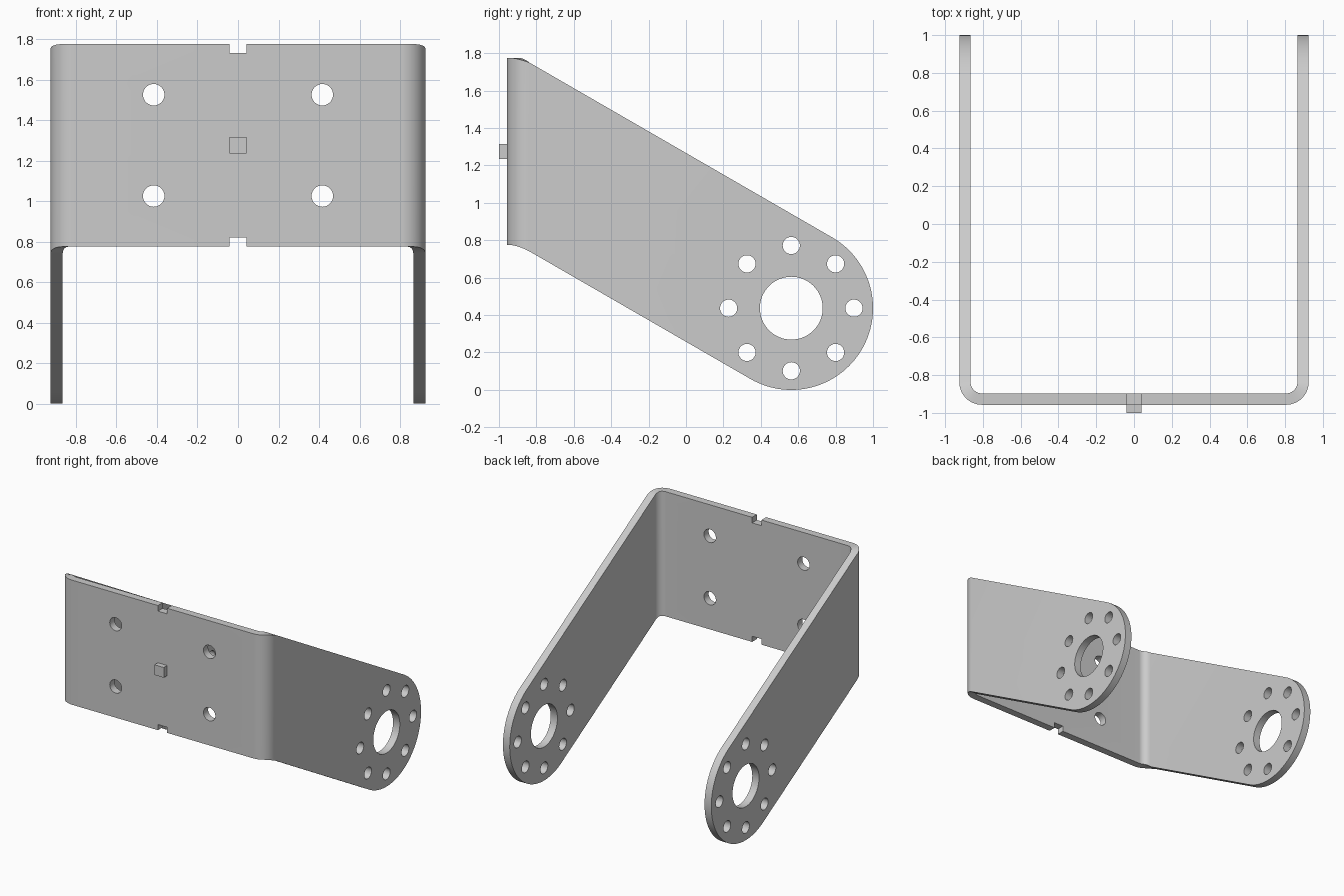
import bpy, bmesh
from math import sin, cos, pi, radians, sqrt
from mathutils import Matrix

if "Cube" in bpy.data.objects:
    bpy.data.objects.remove(bpy.data.objects["Cube"])

W, T = 0.925, 0.06              # half width, sheet thickness
FRONT, RO = -0.957, 0.12        # front face, outer bend radius
Z0, Z1 = 0.775, 1.775           # back plate height range
CY, CZ, R = 0.563, 0.437, 0.437 # rounded arm end
SLOPE = 1 / sqrt(3)


def arm_top(y):
    ty, tz = CY + R * 0.5, CZ + R * sqrt(3) / 2
    return tz - (y - ty) * SLOPE if y < ty else CZ + sqrt(max(0, R * R - (y - CY) ** 2))


def arm_bottom(y):
    ty, tz = CY - R * 0.5, CZ - R * sqrt(3) / 2
    return tz - (y - ty) * SLOPE if y < ty else CZ - sqrt(max(0, R * R - (y - CY) ** 2))


# Cross-sections of the sheet: outer point, inner point, bottom z, top z
bend_y = FRONT + RO
half = []
for i in range(17):
    a = i / 16 * pi / 2
    e = max(0, (a - radians(28)) / radians(62)) ** 2
    bx = W - RO
    outer = (bx + RO * sin(a), bend_y - RO * cos(a))
    inner = (bx + (RO - T) * sin(a), bend_y - (RO - T) * cos(a))
    half.append((outer, inner, Z0 + (arm_bottom(bend_y) - Z0) * e,
                 Z1 + (arm_top(bend_y) - Z1) * e))
for deg in range(120, -1, -3):
    y = CY + R * cos(radians(deg))
    half.append(((W, y), (W - T, y), arm_bottom(y), arm_top(y)))
mirrored = [((-o[0], o[1]), (-n[0], n[1]), b, t) for o, n, b, t in reversed(half)]

# Bent sheet: back plate, bends and both arms
bm = bmesh.new()
rings = []
for o, n, b, t in mirrored + half:
    rings.append([bm.verts.new(p) for p in ((*o, b), (*o, t), (*n, t), (*n, b))])
for r, s in zip(rings, rings[1:]):
    for k in range(4):
        m = (k + 1) % 4
        bm.faces.new((r[k], r[m], s[m], s[k]))
bm.faces.new(rings[0])
bm.faces.new(rings[-1])
bmesh.ops.remove_doubles(bm, verts=bm.verts, dist=1e-5)
bmesh.ops.recalc_face_normals(bm, faces=bm.faces)


def to_object(bm, name):
    me = bpy.data.meshes.new(name)
    bm.to_mesh(me)
    bm.free()
    ob = bpy.data.objects.new(name, me)
    bpy.context.collection.objects.link(ob)
    return ob


bracket = to_object(bm, "u_bracket")


def box(bm, c, s):
    bmesh.ops.create_cube(bm, size=1, matrix=Matrix.Translation(c) @ Matrix.Diagonal((*s, 1)))


def drill(bm, c, r, depth, axis, seg=32):
    rot = Matrix.Rotation(pi / 2, 4, 'Y' if axis == 'X' else 'X')
    bmesh.ops.create_cone(bm, cap_ends=True, segments=seg, radius1=r, radius2=r,
                          depth=depth, matrix=Matrix.Translation(c) @ rot)


# Cutters: hub holes, bolt circle, plate holes, edge notches
bm = bmesh.new()
drill(bm, (0, CY, CZ), 0.168, 2.2, 'X', 64)
for i in range(8):
    a = i * pi / 4
    drill(bm, (0, CY + 0.335 * cos(a), CZ + 0.335 * sin(a)), 0.046, 2.2, 'X')
for x in (-0.416, 0.416):
    for z in (1.025, 1.525):
        drill(bm, (x, FRONT + T / 2, z), 0.053, 0.2, 'Y')
for z in (Z0, Z1):
    box(bm, (0, FRONT + T / 2, z), (0.082, 0.2, 0.09))
cutter = to_object(bm, "hole_cutter")
cutter.hide_render = True

mod = bracket.modifiers.new("holes", 'BOOLEAN')
mod.operation, mod.solver, mod.object = 'DIFFERENCE', 'EXACT', cutter
bpy.context.view_layer.objects.active = bracket
bracket.select_set(True)
bpy.ops.object.modifier_apply(modifier="holes")
bpy.data.objects.remove(cutter)
bpy.ops.object.shade_smooth_by_angle(angle=radians(30))

# Small locating peg on the front face
bm = bmesh.new()
box(bm, (0, -0.975, 1.275), (0.082, 0.05, 0.082))
to_object(bm, "locating_peg")
